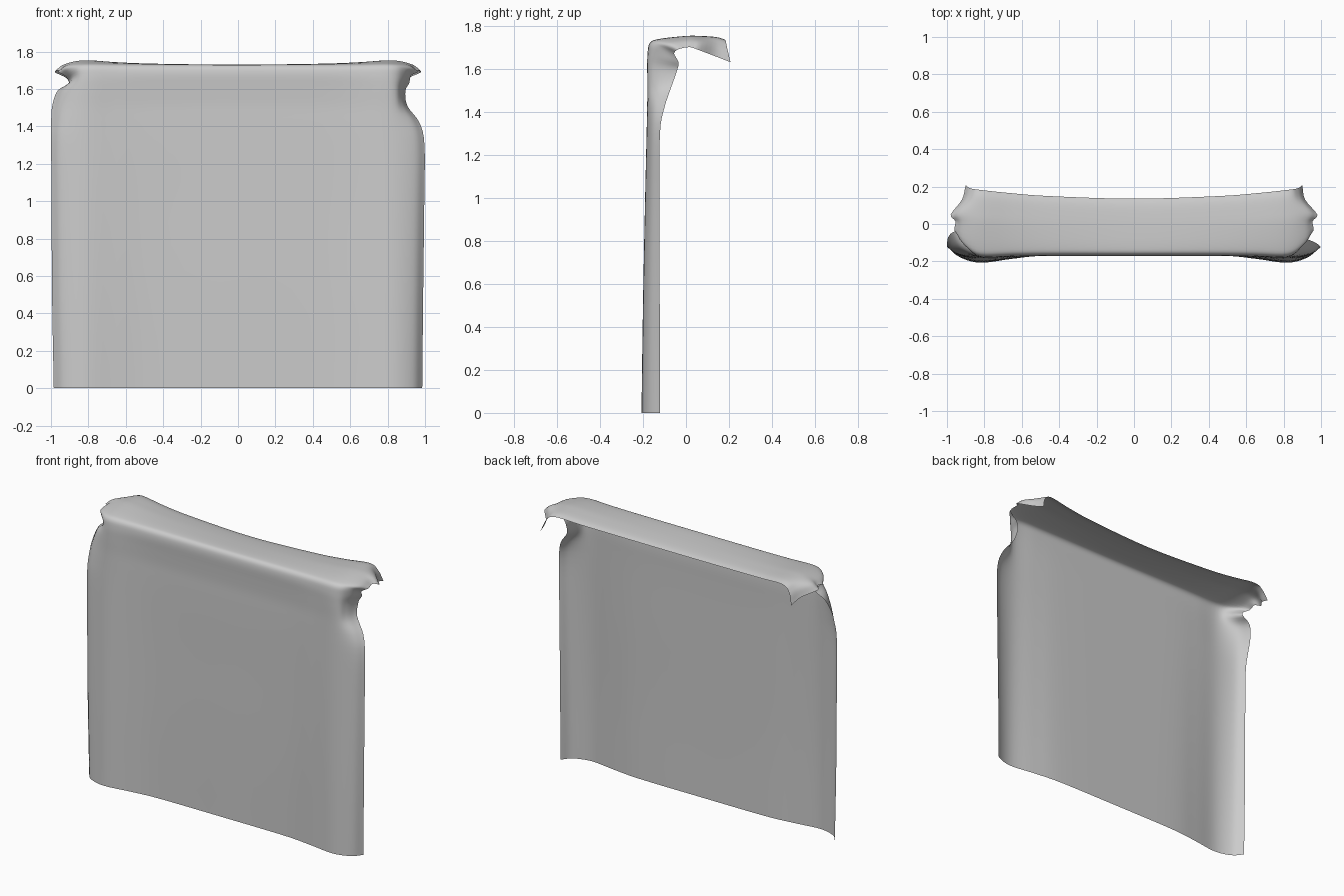
import bpy, bmesh
from mathutils import Vector

if "Cube" in bpy.data.objects:
    bpy.data.objects.remove(bpy.data.objects["Cube"])

# Cloth rows from bottom hem, over the fold, to the back hem:
# middle y,z | side bulge y,z | right edge x, left edge x | edge y,z
ROWS = [
    (-.165, 0, -.207, 0, .985, .985, -.120, 0),
    (-.167, .5, -.200, .5, .990, .994, -.122, .5),
    (-.165, 1, -.190, 1, .996, .997, -.123, 1),
    (-.164, 1.3, -.183, 1.3, .997, .999, -.121, 1.3),
    (-.163, 1.42, -.180, 1.42, .970, .999, -.100, 1.42),
    (-.162, 1.51, -.178, 1.51, .905, .993, -.070, 1.51),
    (-.166, 1.60, -.178, 1.60, .895, .965, -.042, 1.59),
    (-.170, 1.68, -.176, 1.67, .915, .905, -.035, 1.63),
    (-.158, 1.72, -.165, 1.72, .925, .925, -.055, 1.67),
    (-.120, 1.73, -.120, 1.738, .960, .960, -.035, 1.69),
    (-.020, 1.728, 0, 1.752, .955, .955, .015, 1.70),
    (.060, 1.722, .070, 1.752, .980, .980, .050, 1.69),
    (.105, 1.715, .140, 1.747, .915, .920, .130, 1.66),
    (.135, 1.705, .182, 1.735, .900, .900, .207, 1.63),
]
SIDE_X = .82


def half_row(row, right, flap):
    """Control points from the middle of the cloth out to one edge."""
    my, mz, sy, sz, er, el, ey, ez = row
    mid, side = Vector((0, my, mz)), Vector((SIDE_X, sy, sz))
    edge = Vector((er if right else el, ey, ez))
    pts = [mid]
    for x, w in ((.45, .3 if flap else .05), (.65, .62 if flap else .5)):
        p = mid.lerp(side, w)
        p.x = x
        pts.append(p)
    shoulder = side.lerp(edge, .35)
    shoulder.x = side.x + (edge.x - side.x) * .68
    pts += [side, shoulder, edge]
    if not right:
        for p in pts:
            p.x = -p.x
    return pts


def smooth_line(pts, n):
    """Catmull-Rom curve with n steps per span."""
    p = [2 * pts[0] - pts[1]] + pts + [2 * pts[-1] - pts[-2]]
    out = []
    for i in range(1, len(p) - 2):
        a, b, c, d = p[i - 1:i + 3]
        for k in range(n):
            t = k / n
            out.append(.5 * (2 * b + (c - a) * t + (2 * a - 5 * b + 4 * c - d) * t * t
                             + (3 * b - a - 3 * c + d) * t ** 3))
    return out + [pts[-1]]


# Skin the control net into one open sheet
net = []
for i, row in enumerate(ROWS):
    flap = i > 8
    left, right = half_row(row, False, flap), half_row(row, True, flap)
    net.append(smooth_line(left[::-1] + right[1:], 5))
columns = [smooth_line(list(c), 4) for c in zip(*net)]

bm = bmesh.new()
grid = [[bm.verts.new(p) for p in col] for col in columns]
for a, b in zip(grid, grid[1:]):
    for j in range(len(a) - 1):
        bm.faces.new((a[j], b[j], b[j + 1], a[j + 1]))
for f in bm.faces:
    f.smooth = True
mesh = bpy.data.meshes.new("draped_cloth")
bm.to_mesh(mesh)
bm.free()
cloth = bpy.data.objects.new("draped_cloth", mesh)
bpy.context.collection.objects.link(cloth)
